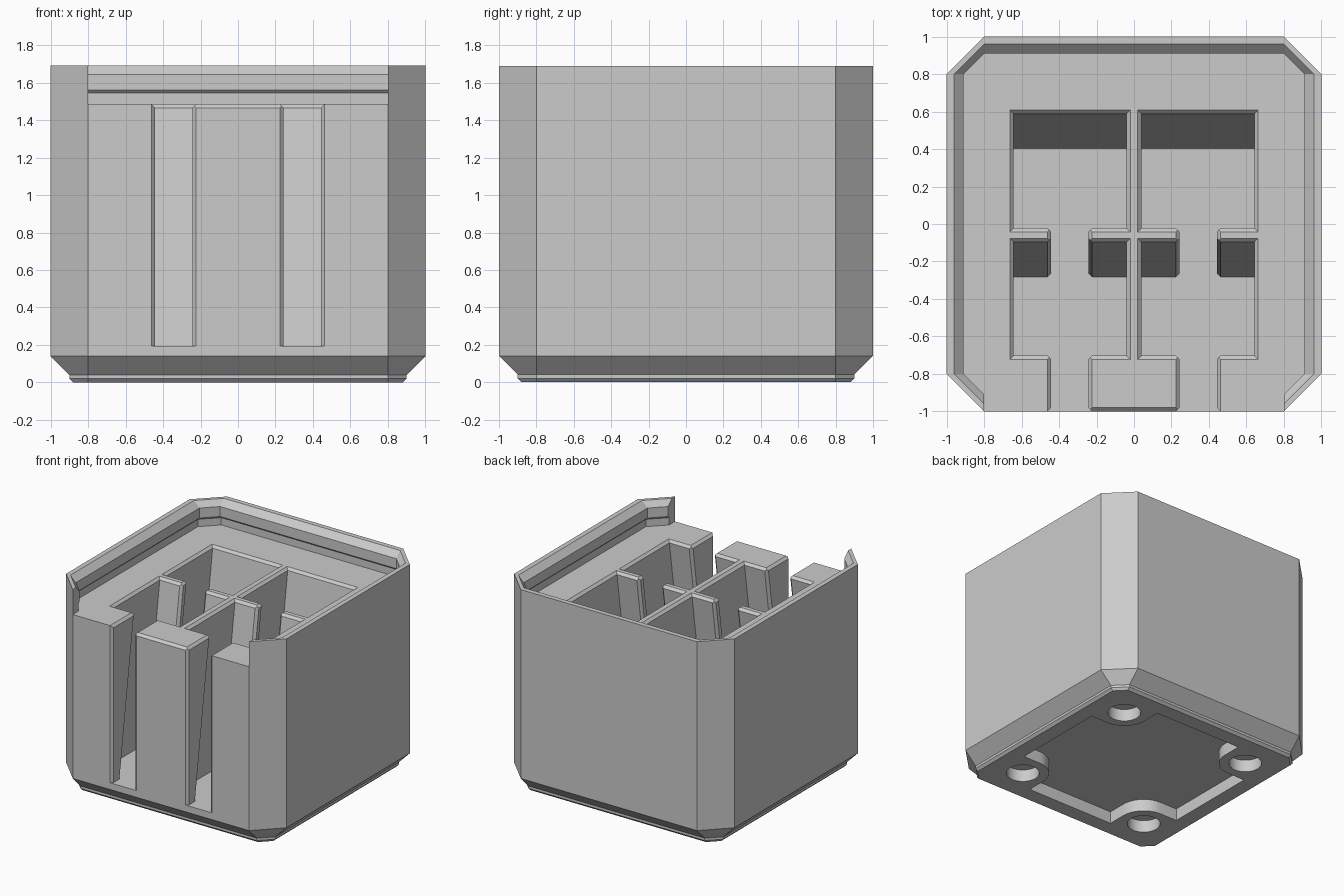
import bpy, bmesh
from math import cos, sin, pi, radians

if "Cube" in bpy.data.objects:
    bpy.data.objects.remove(bpy.data.objects["Cube"], do_unlink=True)

grey = bpy.data.materials.new("light_grey_plastic")
grey.use_nodes = True
colour = (0.6, 0.6, 0.6, 1)
grey.diffuse_color = colour
grey.node_tree.nodes["Principled BSDF"].inputs["Base Color"].default_value = colour


def loft(bm, rings):
    """Closed solid skinned through rings of equal point count."""
    rows = [[bm.verts.new(p) for p in ring] for ring in rings]
    n = len(rows[0])
    for a, b in zip(rows, rows[1:]):
        for i in range(n):
            j = (i + 1) % n
            bm.faces.new((a[i], a[j], b[j], b[i]))
    bm.faces.new(rows[0][::-1])
    bm.faces.new(rows[-1])


def make(name, *solids):
    bm = bmesh.new()
    for rings in solids:
        loft(bm, rings)
    bmesh.ops.recalc_face_normals(bm, faces=bm.faces)
    mesh = bpy.data.meshes.new(name)
    bm.to_mesh(mesh)
    bm.free()
    mesh.materials.append(grey)
    ob = bpy.data.objects.new(name, mesh)
    bpy.context.collection.objects.link(ob)
    return ob


def octagon(h, z):
    c = 0.8
    return [(c, -h, z), (h, -c, z), (h, c, z), (c, h, z),
            (-c, h, z), (-h, c, z), (-h, -c, z), (-c, -h, z)]


def rect(x0, x1, y0, y1, z):
    return [(x0, y0, z), (x1, y0, z), (x1, y1, z), (x0, y1, z)]


def flip(rings):
    return [[(-x, y, z) for x, y, z in ring] for ring in rings]


# Bin body: stepped foot, straight walls, stacking lip and inner deck
FLOOR, DECK, TOP, D = 0.195, 1.485, 1.69, 0.02
profile = [(0.88, 0), (0.9, 0.02), (0.9, 0.04), (1, 0.14), (1, TOP), (0.96, TOP),
           (0.91, 1.642), (0.91, 1.56), (0.925, 1.545), (0.925, DECK)]
body = make("bin_body", [octagon(h, z) for h, z in profile])
cutters = []


def cut(name, *solids):
    ob = make(name, *solids)
    ob.hide_render = True
    mod = body.modifiers.new(name, "BOOLEAN")
    mod.operation, mod.solver, mod.object = "DIFFERENCE", "EXACT", ob
    cutters.append(ob)


def cut_pair(name, rings):
    cut(name, rings, flip(rings))


# Open front of the lip
cut("lip_opening", [rect(-0.8, 0.8, -1.2, -0.7, z) for z in (DECK, 1.9)])

# Pockets that lean as a whole, with a chamfered rim
LEAN = 0.185 / (DECK - D - FLOOR)


def lean(y, z):
    return y - LEAN * (DECK - D - z)


for name, y0, y1 in (("front_pocket", -0.702, -0.097), ("rear_pocket", -0.022, 0.588)):
    cut_pair(name, [rect(0.04 - g, 0.642 + g, lean(y0, min(z, DECK - D)) - g,
                         lean(y1, min(z, DECK - D)) + g, z)
                    for z, g in ((FLOOR, 0), (DECK - D, 0), (DECK + D, 2 * D))])

# Access slots from the front face through to the rear pockets
S0, S1 = 0.243, 0.442
cut_pair("slot", [rect(S0 - g, S1 + g, -1.1, 0.2, z)
                  for z, g in ((FLOOR, 0), (DECK - D, 0), (DECK + D, 2 * D))])


# Chamfers on the slot edges; side points out of the material
def slot_chamfer(name, y, side, leaning=True):
    rings = []
    for z in (FLOOR, DECK + 0.1):
        c = lean(y, z) if leaning else y
        a, b = c - side * D, c + side * D
        rings.append([(S0, a, z), (S1, a, z), (S1 + 2 * D, b, z), (S0 - 2 * D, b, z)])
    cut_pair(name, rings)


slot_chamfer("front_chamfer", -1, -1, False)
slot_chamfer("block_chamfer", -0.702, 1)
slot_chamfer("divider_front_chamfer", -0.097, -1)
slot_chamfer("divider_back_chamfer", -0.022, 1)

# Chamfer on the top front edge of the middle block
cut("middle_block_chamfer", [[(x, -1 - D, DECK - 2 * D), (x, -1 + 2 * D, DECK + D),
                              (x, -1 - D, DECK + D)] for x in (-S0, S0)])

# Underside recess that leaves a rounded boss at each corner
P, R, E, DEPTH = 0.6, 0.2, 0.755, 0.1
corner = [(E, P - R)]
for i in range(13):
    a = -pi / 2 - i * pi / 24
    corner.append((P + R * cos(a), P + R * sin(a)))
corner.append((P - R, E))
outline = []
for k in range(4):
    c, s = round(cos(k * pi / 2)), round(sin(k * pi / 2))
    outline += [(x * c - y * s, x * s + y * c) for x, y in corner]
cut("base_recess", [[(x, y, z) for x, y in outline] for z in (-0.1, DEPTH)])

# Magnet holes in the bosses
holes = []
for sx in (-P, P):
    for sy in (-P, P):
        holes.append([[(sx + 0.125 * cos(i * pi / 16), sy + 0.125 * sin(i * pi / 16), z)
                       for i in range(32)] for z in (-0.1, DEPTH)])
cut("magnet_holes", *holes)

# Apply the cuts, remove the cutters and shade
bpy.ops.object.select_all(action="DESELECT")
bpy.context.view_layer.objects.active = body
body.select_set(True)
for mod in list(body.modifiers):
    bpy.ops.object.modifier_apply(modifier=mod.name)
for ob in cutters:
    bpy.data.objects.remove(ob, do_unlink=True)
bpy.ops.object.shade_smooth_by_angle(angle=radians(25))
